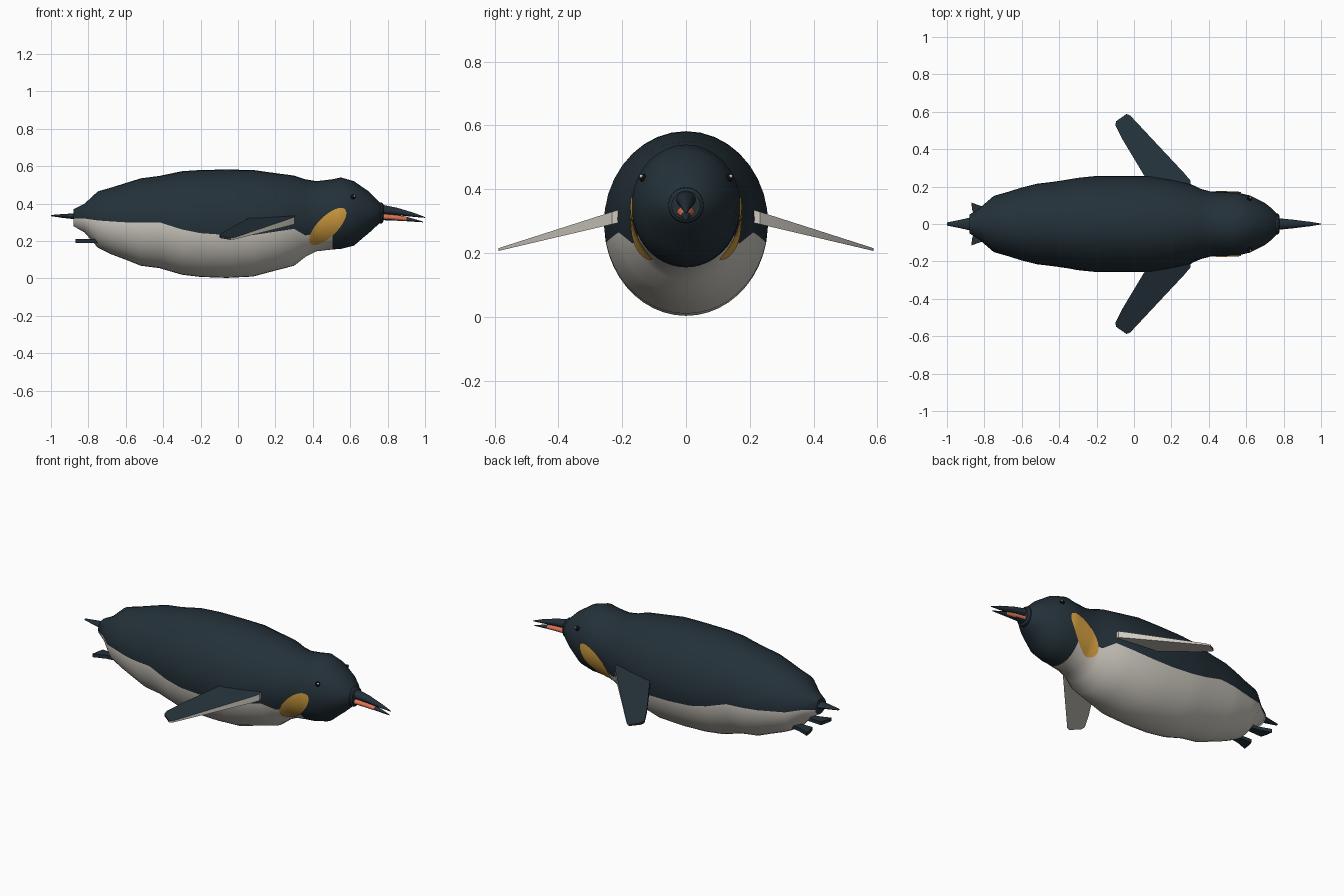
import bpy, bmesh, math
from mathutils import Vector

if "Cube" in bpy.data.objects:
    bpy.data.objects.remove(bpy.data.objects["Cube"], do_unlink=True)


def material(name, colour):
    m = bpy.data.materials.new(name)
    m.use_nodes = True
    m.diffuse_color = (*colour, 1)
    m.node_tree.nodes["Principled BSDF"].inputs["Base Color"].default_value = (*colour, 1)
    return m


NAVY = material("dark navy", (0.017, 0.03, 0.04))
CREAM = material("warm white", (0.62, 0.59, 0.53))
GOLD = material("gold", (0.62, 0.33, 0.05))
CORAL = material("coral orange", (0.72, 0.17, 0.09))
BLACK = material("black", (0.004, 0.004, 0.005))


def finish(name, bm, materials, rule=None, angle=35):
    """Turn a bmesh into an object; rule(face) picks the material slot."""
    bmesh.ops.recalc_face_normals(bm, faces=bm.faces)
    bm.normal_update()
    if rule:
        for f in bm.faces:
            f.material_index = rule(f)
    mesh = bpy.data.meshes.new(name)
    bm.to_mesh(mesh)
    bm.free()
    for m in materials:
        mesh.materials.append(m)
    obj = bpy.data.objects.new(name, mesh)
    bpy.context.collection.objects.link(obj)
    bpy.ops.object.select_all(action="DESELECT")
    obj.select_set(True)
    bpy.context.view_layer.objects.active = obj
    bpy.ops.object.shade_smooth_by_angle(angle=math.radians(angle))
    return obj


def loft(rings):
    """Skin closed rings of equal length and cap both ends."""
    bm = bmesh.new()
    loops = [[bm.verts.new(p) for p in ring] for ring in rings]
    for a, b in zip(loops, loops[1:]):
        for i in range(len(a)):
            j = (i + 1) % len(a)
            bm.faces.new((a[i], a[j], b[j], b[i]))
    bm.faces.new(loops[0])
    bm.faces.new(loops[-1])
    return bm


def oval(x, zc, ry, rz, n=20):
    return [(x, ry * math.cos(i * math.tau / n), zc + rz * math.sin(i * math.tau / n))
            for i in range(n)]


# Body stations: x, bottom, top, half width, height of the belly colour line
STATIONS = [
    (-.88, .28, .37, .05, .32), (-.82, .245, .4, .09, .32),
    (-.75, .165, .465, .15, .31), (-.68, .13, .485, .17, .305),
    (-.6, .1, .51, .195, .3), (-.52, .068, .535, .215, .3),
    (-.42, .055, .548, .227, .3), (-.3, .02, .573, .247, .262),
    (-.2, .008, .58, .257, .242), (-.06, .003, .582, .257, .232),
    (.08, .01, .58, .257, .232), (.2, .042, .563, .237, .25),
    (.3, .068, .55, .215, .265), (.36, .115, .53, .187, .23),
    (.42, .145, .52, .172, .24), (.505, .155, .53, .17, .26),
    (.55, .158, .54, .17, .3), (.62, .175, .52, .153, .34),
    (.66, .21, .492, .133, .35), (.7, .243, .465, .112, .35),
    (.735, .275, .43, .085, .35), (.763, .3, .4, .056, .35),
    (.775, .32, .38, .035, .35)]


def section(x):
    """Interpolated body section at x."""
    for a, b in zip(STATIONS, STATIONS[1:]):
        if x <= b[0]:
            t = (x - a[0]) / (b[0] - a[0])
            return [p + (q - p) * t for p, q in zip(a, b)]
    return list(STATIONS[-1])


def skin_y(x, z):
    """Half width of the body skin at a side point."""
    _, low, high, w, _ = section(x)
    k = (2 * z - high - low) / (high - low)
    return w * math.sqrt(max(0, 1 - k * k))


# Body: every ring has vertices on the colour line, so the edge stays clean
HALF = 20


def body_ring(station):
    x, low, high, w, line = station
    zc, h = (low + high) / 2, (high - low) / 2
    a = math.asin(max(-.95, min(.95, (line - zc) / h)))
    angles = [a + (math.pi - 2 * a) * i / HALF for i in range(HALF)]
    angles += [math.pi - a + (math.pi + 2 * a) * i / HALF for i in range(HALF)]
    return [(x, w * math.cos(t), zc + h * math.sin(t)) for t in angles]


def belly(f):
    c = f.calc_center_median()
    return int(c.x < .505 and len(f.verts) == 4 and c.z < section(c.x)[4])


finish("body", loft([body_ring(s) for s in STATIONS]), [NAVY, CREAM], belly, 60)

# Raised collar and beak
finish("beak_collar", loft([oval(.74, .35, .058, .058), oval(.77, .35, .055, .055),
                            oval(.778, .35, .045, .045)]), [NAVY])
finish("upper_beak", loft([oval(.76, .37, .032, .026), oval(.85, .358, .023, .02),
                           oval(.94, .34, .012, .011), oval(1, .326, .002, .002)]), [NAVY])
finish("lower_beak", loft([oval(.76, .33, .03, .018), oval(.84, .325, .022, .016),
                           oval(.9, .318, .015, .012), oval(.99, .302, .002, .002)]),
       [NAVY, CORAL],
       lambda f: int(f.calc_center_median().x < .9 and f.normal.z > -.8))

# Flat tapering tail
finish("tail", loft([oval(-.8, .33, .05, .03), oval(-.87, .332, .036, .016),
                     oval(-.94, .334, .02, .01), oval(-1, .336, .008, .003)]), [NAVY])

FLIPPER = [(.3, .2), (.302, .232), (.27, .27), (-.02, .58), (-.04, .588),
           (-.095, .55), (-.1, .53), (-.06, .45), (.06, .25), (.07, .2)]
FOOT = [(-.73, .045), (-.73, .08), (-.8, .09), (-.87, .115), (-.866, .08), (-.855, .04)]


def slab(outline, side, top, bottom):
    """Plate between two height functions of the distance from the middle."""
    return loft([[(x, side * y, height(y)) for x, y in outline] for height in (bottom, top)])


def flipper_colour(f):
    return int(f.normal.z < -.5 or (f.normal.z < .5 and f.normal.x > .3))


for side, word in ((1, "left"), (-1, "right")):
    # Flipper, dark above and pale below
    finish(word + "_flipper",
           slab(FLIPPER, side, lambda y: .333 - (y - .22) * .32, lambda y: .293 - (y - .22) * .235),
           [NAVY, CREAM], flipper_colour)
    finish(word + "_foot", slab(FOOT, side, lambda y: .21, lambda y: .19), [NAVY])

    # Neck patch: tilted ellipse laid on the skin
    bm = bmesh.new()
    rows = []
    for r in range(7):
        row = []
        for i in range(32):
            t = i * math.tau / 32
            u, v = .13 * math.cos(t) * (r + .02) / 6, .053 * math.sin(t) * (r + .02) / 6
            x, z = .48 + (u - v) * .707, .278 + (u + v) * .707
            row.append(bm.verts.new((x, side * (skin_y(x, z) + .005), z)))
        rows.append(row)
    for a, b in zip(rows, rows[1:]):
        for i in range(32):
            bm.faces.new((a[i - 1], a[i], b[i], b[i - 1]))
    bm.faces.new(rows[0])
    patch = finish(word + "_neck_patch", bm, [GOLD], None, 60)
    if sum(p.normal.y * side for p in patch.data.polygons) < 0:
        patch.data.flip_normals()

    # Eye with a small glint
    eye = Vector((.615, side * skin_y(.615, .435), .435))
    for name, offset, radius, mat in (("eye", (0, 0, 0), .013, BLACK),
                                      ("eye_glint", (.007, side * .007, .006), .006, CREAM)):
        bm = bmesh.new()
        bmesh.ops.create_uvsphere(bm, u_segments=16, v_segments=10, radius=radius)
        bmesh.ops.translate(bm, verts=bm.verts, vec=eye + Vector(offset))
        finish(word + "_" + name, bm, [mat])
